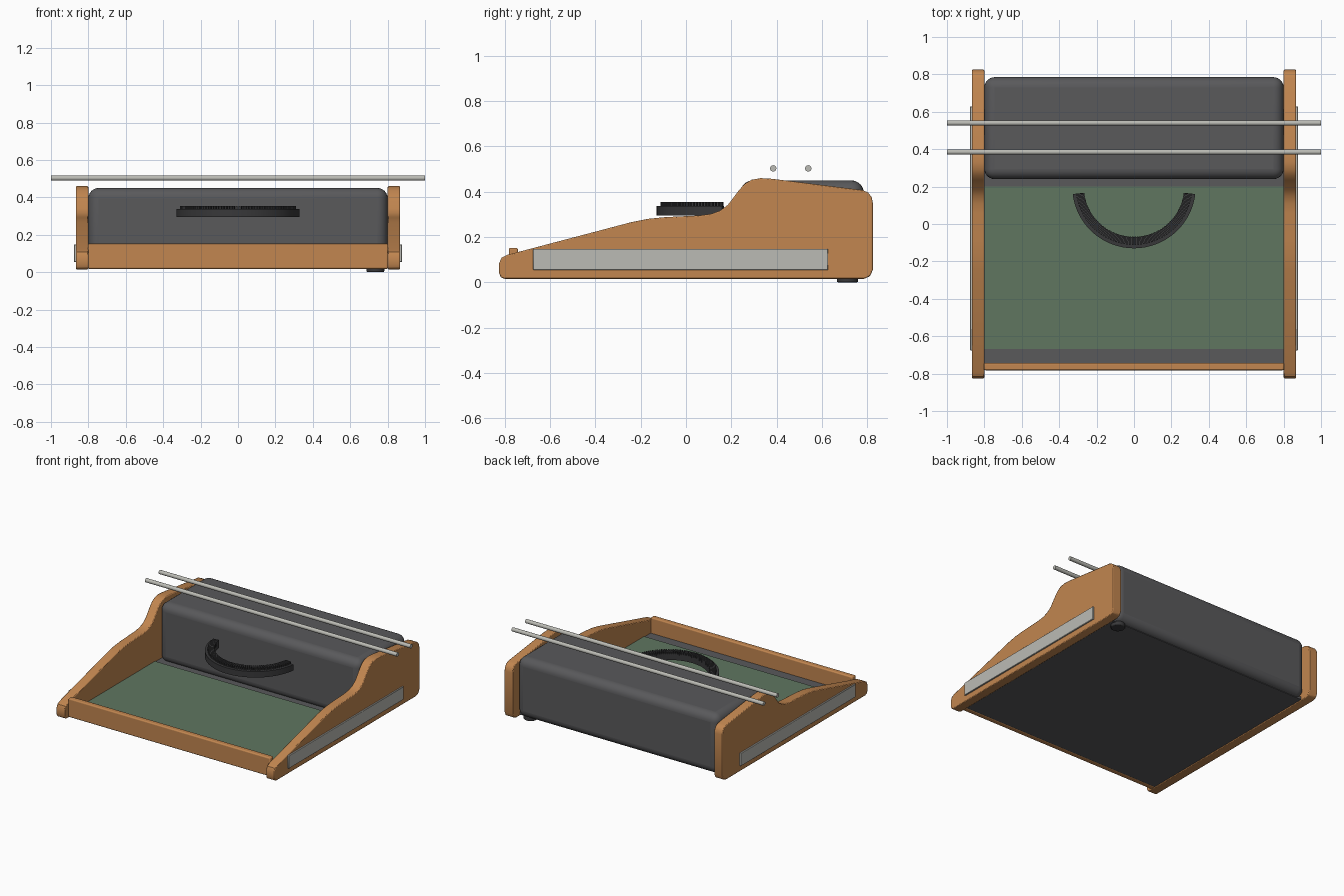
import bpy, bmesh, math
from mathutils import Matrix

if "Cube" in bpy.data.objects:
    bpy.data.objects.remove(bpy.data.objects["Cube"])


def material(name, r, g, b):
    m = bpy.data.materials.new(name)
    m.use_nodes = True
    m.diffuse_color = (r, g, b, 1)
    bsdf = next(n for n in m.node_tree.nodes if n.type == "BSDF_PRINCIPLED")
    bsdf.inputs["Base Color"].default_value = (r, g, b, 1)
    return m


wood = material("warm wood", 0.54, 0.24, 0.08)
grey = material("charcoal grey", 0.1, 0.1, 0.105)
green = material("felt green", 0.115, 0.18, 0.118)
metal = material("pale metal", 0.5, 0.5, 0.46)
black = material("soft black", 0.04, 0.04, 0.042)


def finish(name, bm, mat, bevel=0, segments=3):
    bmesh.ops.recalc_face_normals(bm, faces=bm.faces[:])
    mesh = bpy.data.meshes.new(name)
    bm.to_mesh(mesh)
    bm.free()
    ob = bpy.data.objects.new(name, mesh)
    bpy.context.collection.objects.link(ob)
    mesh.materials.append(mat)
    if bevel:
        mod = ob.modifiers.new("rounded edges", "BEVEL")
        mod.width, mod.segments = bevel, segments
        mod.limit_method = "ANGLE"
        mod.angle_limit = math.radians(40)
    bpy.ops.object.select_all(action="DESELECT")
    ob.select_set(True)
    bpy.context.view_layer.objects.active = ob
    bpy.ops.object.shade_smooth_by_angle(angle=math.radians(35))
    return ob


def add_box(bm, lo, hi, turn=Matrix()):
    size = [b - a for a, b in zip(lo, hi)]
    mid = [(a + b) / 2 for a, b in zip(lo, hi)]
    place = turn @ Matrix.Translation(mid) @ Matrix.Diagonal((*size, 1))
    bmesh.ops.create_cube(bm, size=1, matrix=place)


def box(name, lo, hi, mat, bevel=0, segments=3):
    bm = bmesh.new()
    add_box(bm, lo, hi)
    return finish(name, bm, mat, bevel, segments)


def cylinder(name, radius, length, place, mat, bevel=0):
    bm = bmesh.new()
    bmesh.ops.create_cone(bm, cap_ends=True, segments=24, radius1=radius,
                          radius2=radius, depth=length, matrix=place)
    return finish(name, bm, mat, bevel)


# Side panel outline as (y, z)
outline = [
    (-0.80, 0.015), (-0.818, 0.022), (-0.825, 0.04), (-0.825, 0.085),
    (-0.815, 0.108), (-0.79, 0.121), (-0.24, 0.266), (-0.17, 0.28),
    (-0.09, 0.288), (0.06, 0.295), (0.11, 0.302), (0.15, 0.316),
    (0.185, 0.342), (0.235, 0.408), (0.26, 0.435), (0.29, 0.453),
    (0.33, 0.46), (0.38, 0.457), (0.78, 0.407), (0.805, 0.396),
    (0.82, 0.376), (0.825, 0.35), (0.825, 0.055), (0.813, 0.027),
    (0.785, 0.015),
]

for label, side in (("left", 1), ("right", -1)):
    bm = bmesh.new()
    face = bm.faces.new([bm.verts.new((side * 0.80, y, z)) for y, z in outline])
    ext = bmesh.ops.extrude_face_region(bm, geom=[face])
    verts = [v for v in ext["geom"] if isinstance(v, bmesh.types.BMVert)]
    bmesh.ops.translate(bm, verts=verts, vec=(side * 0.067, 0, 0))
    finish(label + "_side_panel", bm, wood, 0.005, 2)
    xs = sorted((side * 0.86, side * 0.877))
    box(label + "_side_strip", (xs[0], -0.675, 0.055), (xs[1], 0.628, 0.148), metal, 0.002, 1)

# Housing, floor, felt and front rail
box("rear_housing", (-0.80, 0.24, 0.022), (0.80, 0.785, 0.45), grey, 0.055, 6)
box("base_plate", (-0.80, -0.76, 0.02), (0.80, 0.74, 0.04), grey)
box("green_deck", (-0.80, -0.667, 0.036), (0.80, 0.20, 0.045), green)
box("front_rail", (-0.803, -0.782, 0.018), (0.803, -0.742, 0.152), wood, 0.008)

# Two long rods above the housing
for label, y in (("front", 0.385), ("rear", 0.54)):
    place = Matrix.Translation((0, y, 0.503)) @ Matrix.Rotation(math.pi / 2, 4, "Y")
    cylinder(label + "_rod", 0.014, 2, place, metal)

# Single foot under a rear corner
cylinder("rear_foot", 0.047, 0.03, Matrix.Translation((0.735, 0.713, 0.015)), black, 0.006)

# Half ring with a comb of radial blades
centre = Matrix.Translation((0, 0.2, 0))
start, stop, steps = math.radians(187), math.radians(353), 48
bm = bmesh.new()
rings = []
for i in range(steps + 1):
    a = start + (stop - start) * i / steps
    rings.append([bm.verts.new(centre @ Matrix.Rotation(a, 4, "Z")
                               @ Matrix.Translation((r, 0, z)).translation)
                  for r, z in ((0.27, 0.295), (0.33, 0.295), (0.33, 0.338), (0.27, 0.338))])
for p, q in zip(rings, rings[1:]):
    for k in range(4):
        n = (k + 1) % 4
        bm.faces.new((p[k], p[n], q[n], q[k]))
bm.faces.new(rings[0])
bm.faces.new(rings[-1])
finish("half_ring", bm, black)

bm = bmesh.new()
blades = 60
for i in range(blades):
    a = start + (stop - start) * (i + 0.5) / blades
    add_box(bm, (0.268, -0.0045, 0.33), (0.312, 0.0045, 0.354),
            centre @ Matrix.Rotation(a, 4, "Z"))
finish("ring_blades", bm, black)
